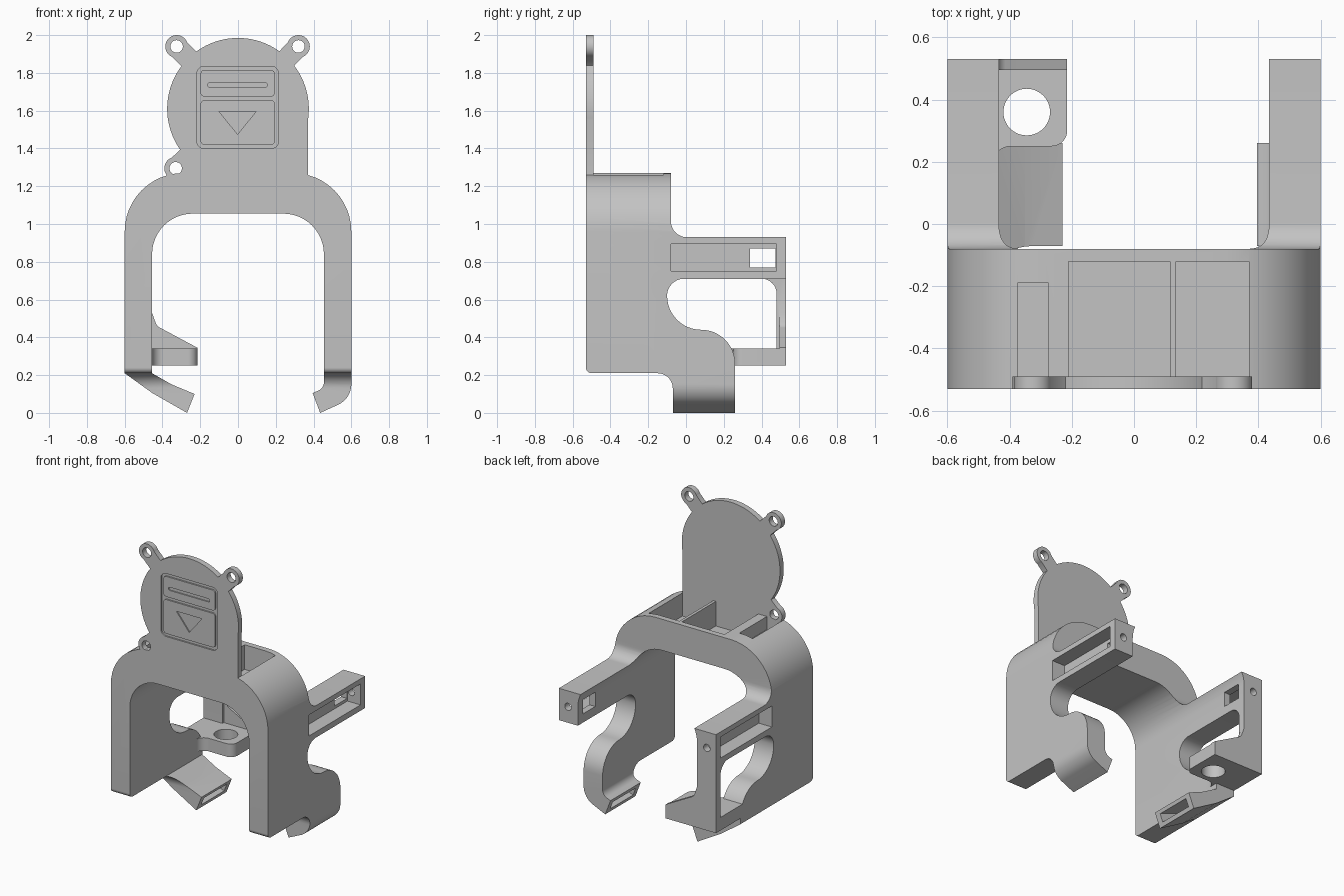
import bpy
import bmesh
import math
from mathutils import Vector, Matrix

cube = bpy.data.objects.get("Cube")
if cube:
    bpy.data.objects.remove(cube, do_unlink=True)

grey = bpy.data.materials.new("plain grey")
grey.use_nodes = True
grey.diffuse_color = (0.55, 0.55, 0.55, 1)
grey.node_tree.nodes["Principled BSDF"].inputs["Base Color"].default_value = (0.55, 0.55, 0.55, 1)


def fillet(points, steps=12):
    """Polygon from (u, v[, radius]) corners, rounding those with a radius."""
    out = []
    count = len(points)
    for i, p in enumerate(points):
        corner = Vector(p[:2])
        if len(p) < 3:
            out.append(corner)
            continue
        a = (Vector(points[i - 1][:2]) - corner).normalized()
        b = (Vector(points[(i + 1) % count][:2]) - corner).normalized()
        half = a.angle(b) / 2
        centre = corner + (a + b).normalized() * p[2] / math.sin(half)
        start = corner + a * p[2] / math.tan(half) - centre
        end = corner + b * p[2] / math.tan(half) - centre
        sweep = start.angle_signed(end)
        for k in range(steps + 1):
            out.append(centre + Matrix.Rotation(-sweep * k / steps, 2) @ start)
    clean = [p for i, p in enumerate(out) if (p - out[i - 1]).length > 1e-4]
    return clean


def prism(name, points, axis, low, high):
    """Extrude a 2D outline along an axis."""
    place = {"x": lambda u, v, w: (w, u, v),
             "y": lambda u, v, w: (u, w, v),
             "z": lambda u, v, w: (u, v, w)}[axis]
    bm = bmesh.new()
    outline = fillet(points)
    rings = [[bm.verts.new(place(p.x, p.y, w)) for p in outline] for w in (low, high)]
    for ring in rings:
        bm.faces.new(ring)
    for i in range(len(outline)):
        bm.faces.new((rings[0][i - 1], rings[0][i], rings[1][i], rings[1][i - 1]))
    bmesh.ops.recalc_face_normals(bm, faces=bm.faces)
    mesh = bpy.data.meshes.new(name)
    bm.to_mesh(mesh)
    bm.free()
    mesh.materials.append(grey)
    ob = bpy.data.objects.new(name, mesh)
    bpy.context.collection.objects.link(ob)
    return ob


def rect(u0, v0, u1, v1, r=None):
    tail = (r,) if r else ()
    return [(u0, v0) + tail, (u1, v0) + tail, (u1, v1) + tail, (u0, v1) + tail]


def disc(u, v, r, sides=48):
    return [(u + r * math.cos(math.tau * i / sides), v + r * math.sin(math.tau * i / sides))
            for i in range(sides)]


def combine(target, other, operation):
    mod = target.modifiers.new("combine", "BOOLEAN")
    mod.operation = operation
    mod.solver = "EXACT"
    mod.object = other
    bpy.context.view_layer.objects.active = target
    bpy.ops.object.modifier_apply(modifier=mod.name)
    bpy.data.objects.remove(other, do_unlink=True)


def add(target, *args):
    combine(target, prism("piece", *args), "UNION")


def cut(target, *args):
    combine(target, prism("cutter", *args), "DIFFERENCE")


# Arch with curled hook feet, trimmed by the side outline
arch = [(-0.6, 1.27, 0.31), (0.6, 1.27, 0.31), (0.6, 0.075, 0.12), (0.435, 0),
        (0.395, 0.105), (0.455, 0.13, 0.05), (0.455, 1.055, 0.215),
        (-0.455, 1.055, 0.215), (-0.455, 0.21), (-0.35, 0.15), (-0.23, 0.1),
        (-0.27, 0), (-0.455, 0.106), (-0.6, 0.21)]
side = [(-0.53, 0.21, 0.03), (-0.07, 0.21, 0.08), (-0.07, -0.1), (0.26, -0.1),
        (0.26, 0.44, 0.18), (-0.1, 0.44, 0.18), (-0.1, 0.71, 0.09), (0.53, 0.71),
        (0.53, 0.93), (-0.08, 0.93, 0.085), (-0.08, 1.4), (-0.53, 1.4)]
bracket = prism("bracket_body", arch, "y", -0.6, 0.6)
combine(bracket, prism("side_outline", side, "x", -0.8, 0.8), "INTERSECT")

# Pockets in the top of the arch
cut(bracket, rect(-0.21, -0.49, 0.115, -0.12), "z", 1.1, 1.4)
cut(bracket, rect(0.135, -0.49, 0.37, -0.12), "z", 1.1, 1.4)
cut(bracket, rect(-0.375, -0.49, -0.275, -0.19), "z", 1.18, 1.4)

# Rear post with its lower bar, shelf and gusset
add(bracket, [(0.2, 0.25), (0.53, 0.25), (0.53, 0.75), (0.38, 0.75), (0.38, 0.71),
              (0.48, 0.71, 0.08), (0.48, 0.34), (0.2, 0.34)], "x", -0.6, -0.455)
add(bracket, [(-0.5, 0.15), (-0.455, 0.15), (-0.455, 0.25, 0.06), (-0.215, 0.25, 0.05),
              (-0.215, 0.53), (-0.5, 0.53)], "z", 0.25, 0.34)
add(bracket, [(-0.5, 0.3), (-0.215, 0.3), (-0.215, 0.345), (-0.43, 0.46, 0.05),
              (-0.455, 0.53), (-0.5, 0.53)], "y", 0.495, 0.53)
cut(bracket, disc(-0.345, 0.36, 0.075), "z", 0.2, 0.4)

# Slot, window and end hole in each arm
for s in (-1, 1):
    cut(bracket, rect(-0.08, 0.75, 0.48, 0.895), "x", *sorted((s * 0.5, s * 0.7)))
    cut(bracket, rect(0.34, 0.77, 0.475, 0.87), "x", *sorted((s * 0.4, s * 0.7)))
    cut(bracket, disc(s * 0.53, 0.82, 0.025, 24), "y", 0.44, 0.6)

# Slots sunk into the hook tips
for x, angle, depth in ((-0.25, 0.36, 0.15), (0.415, -0.37, 0.07)):
    cutter = prism("tip_cutter", rect(-depth, -0.03, depth, 0.22), "z", -0.028, 0.028)
    cutter.data.transform(Matrix.Translation((x, 0, 0.052)) @ Matrix.Rotation(angle, 4, "Y"))
    combine(bracket, cutter, "DIFFERENCE")

# Round back plate with three screw ears
front, back = -0.53, -0.49
plate = prism("round_plate", disc(0, 1.61, 0.375, 96), "y", front, back)
add(plate, rect(-0.29, 1.2, 0.37, 1.61), "y", front, back)
ears = ((-0.325, 1.94), (0.32, 1.94), (-0.33, 1.295))
hub = Vector((0, 1.61))
for ear in ears:
    tip = Vector(ear)
    inward = (hub - tip).normalized()
    across = Vector((-inward.y, inward.x)) * 0.055
    foot = tip + inward * 0.2
    add(plate, [tuple(p) for p in (tip - across, foot - across, foot + across, tip + across)],
        "y", front, back)
    add(plate, disc(*ear, 0.06), "y", front, back)
for ear in ears:
    cut(plate, disc(*ear, 0.033, 32), "y", -0.6, -0.4)

# Engraved panel on the plate: border groove, bar and triangle
cut(plate, rect(-0.218, 1.4, 0.215, 1.835, 0.04), "y", -0.6, -0.52)
upper = prism("upper_panel", rect(-0.198, 1.675, 0.195, 1.815, 0.02), "y", front, -0.515)
lower = prism("lower_panel", rect(-0.198, 1.42, 0.195, 1.655, 0.02), "y", front, -0.515)
cut(upper, rect(-0.16, 1.725, 0.155, 1.747, 0.01), "y", -0.6, -0.522)
cut(lower, [(-0.1, 1.595), (0.095, 1.595), (-0.002, 1.475)], "y", -0.6, -0.522)

for ob in (bracket, plate, upper, lower):
    bpy.ops.object.select_all(action="DESELECT")
    ob.select_set(True)
    bpy.context.view_layer.objects.active = ob
    bpy.ops.object.shade_smooth_by_angle(angle=math.radians(30))
